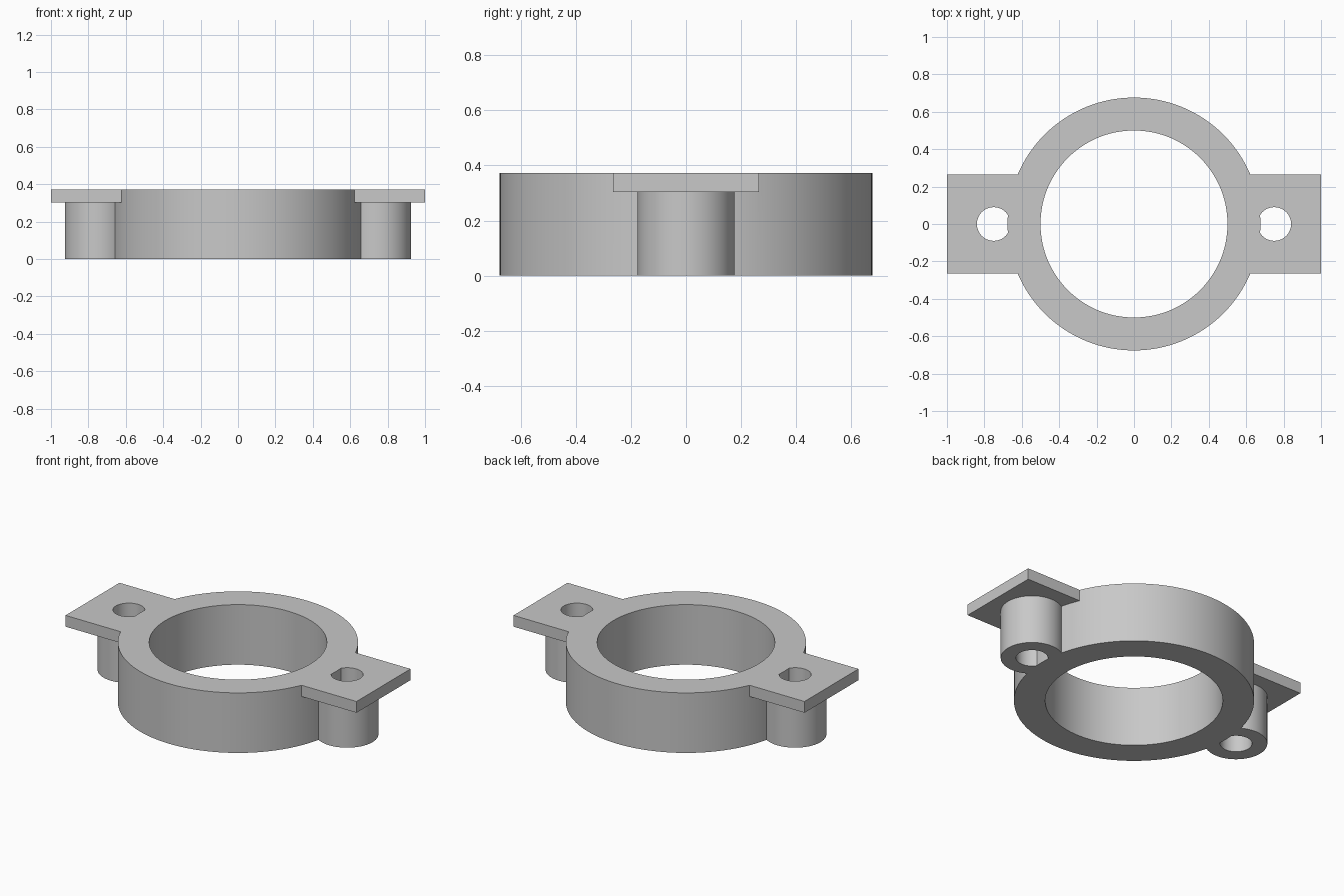
import bpy, math

cube = bpy.data.objects.get("Cube")
if cube:
    bpy.data.objects.remove(cube, do_unlink=True)

HEIGHT, PLATE_T = 0.373, 0.07
OUTER_R, BORE_R = 0.676, 0.5
BOSS_X, BOSS_R, HOLE_R = 0.75, 0.176, 0.09

grey = bpy.data.materials.new("plain grey")
grey.use_nodes = True
colour = (0.58, 0.58, 0.58, 1)
grey.diffuse_color = colour
grey.node_tree.nodes["Principled BSDF"].inputs["Base Color"].default_value = colour


def finish(name):
    obj = bpy.context.object
    obj.name = name
    obj.data.materials.append(grey)
    return obj


def cylinder(name, x, radius, z0, z1, sides):
    bpy.ops.mesh.primitive_cylinder_add(vertices=sides, radius=radius, depth=z1 - z0,
                                        location=(x, 0, (z0 + z1) / 2))
    return finish(name)


def box(name, x0, x1, width, z0, z1):
    bpy.ops.mesh.primitive_cube_add(size=1, location=((x0 + x1) / 2, 0, (z0 + z1) / 2))
    bpy.context.object.scale = (abs(x1 - x0), width, z1 - z0)
    bpy.ops.object.transform_apply(location=False, rotation=False, scale=True)
    return finish(name)


def combine(target, other, operation):
    mod = target.modifiers.new(operation.lower(), 'BOOLEAN')
    mod.operation, mod.object, mod.solver = operation, other, 'EXACT'
    bpy.context.view_layer.objects.active = target
    bpy.ops.object.modifier_apply(modifier=mod.name)
    bpy.data.objects.remove(other, do_unlink=True)


# Ring with a through bore
ring = cylinder("clamp_ring", 0, OUTER_R, 0, HEIGHT, 128)
combine(ring, cylinder("bore_cutter", 0, BORE_R, -0.1, HEIGHT + 0.1, 128), 'DIFFERENCE')

# Drilled mounting ears; the ring wall closes off the inner edge of each hole
for side in (1, -1):
    ear = box("mounting_ear", side * 0.56, side, 0.53, HEIGHT - PLATE_T, HEIGHT)
    boss = cylinder("screw_boss", side * BOSS_X, BOSS_R, 0, HEIGHT - PLATE_T / 2, 64)
    combine(ear, boss, 'UNION')
    hole = cylinder("hole_cutter", side * BOSS_X, HOLE_R, -0.1, HEIGHT + 0.1, 48)
    combine(ear, hole, 'DIFFERENCE')
    combine(ring, ear, 'UNION')

# Smooth curved walls, crisp edges
bpy.ops.object.select_all(action='DESELECT')
ring.select_set(True)
bpy.context.view_layer.objects.active = ring
bpy.ops.object.shade_smooth_by_angle(angle=math.radians(30))
